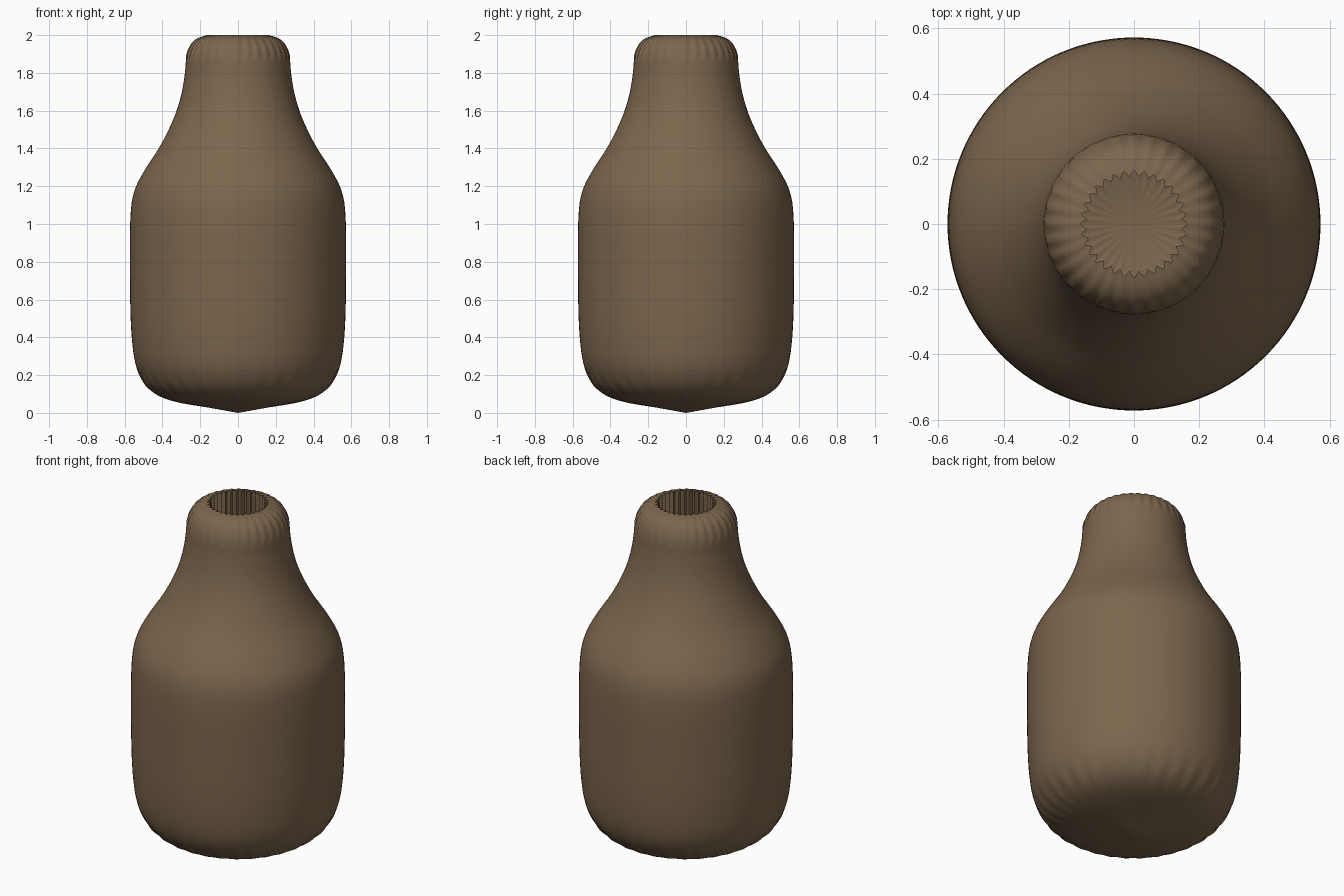
import bpy, bmesh, math
from mathutils import Vector

if "Cube" in bpy.data.objects:
    bpy.data.objects.remove(bpy.data.objects["Cube"])

SEG, PLEATS = 128, 32

# Outer silhouette, (radius, height), from the base point to the mouth
OUTER = [(0, 0), (.15, .027), (.3, .052), (.39, .078), (.45, .112), (.5, .165),
         (.54, .25), (.56, .37), (.57, .55), (.572, .8), (.572, .95),
         (.568, 1.06), (.558, 1.14), (.535, 1.21), (.485, 1.3), (.42, 1.4),
         (.367, 1.5), (.325, 1.6), (.297, 1.7), (.281, 1.8), (.275, 1.87),
         (.262, 1.92), (.237, 1.963), (.2, 1.988), (.155, 2.0)]
# Straight bore inside the mouth
BORE = [(.155, 1.7), (.155, 1.4), (0, 1.37)]


def smooth_path(pts, steps=3):
    """Catmull-Rom curve through the points."""
    p = [Vector(q) for q in pts]
    p = [2 * p[0] - p[1]] + p + [2 * p[-1] - p[-2]]
    out = []
    for i in range(1, len(p) - 2):
        a, b, c, d = p[i - 1:i + 3]
        for k in range(steps):
            t = k / steps
            out.append(.5 * (2 * b + (c - a) * t + (2 * a - 5 * b + 4 * c - d) * t * t
                             + (3 * b - a - 3 * c + d) * t ** 3))
    return out + [p[-2]]


def pleat(r, z):
    """Radial ripple: soft round the base, strong at the mouth."""
    if r < .2 and z > 1.0:
        return .010 if r > .15 and r < .156 else .004
    if z > 1.88:
        return .004
    return .005 * max(0, 1 - abs(z - .14) / .12)


def revolve(name, profile, material):
    bm = bmesh.new()
    rings = []
    for r, z in profile:
        if r < 1e-5:
            rings.append([bm.verts.new((0, 0, z))] * SEG)
            continue
        ring = []
        for i in range(SEG):
            a = math.tau * i / SEG
            rr = r + pleat(r, z) * math.cos(PLEATS * a)
            ring.append(bm.verts.new((rr * math.cos(a), rr * math.sin(a), z)))
        rings.append(ring)
    for lo, hi in zip(rings, rings[1:]):
        for i in range(SEG):
            j = (i + 1) % SEG
            loop = list(dict.fromkeys((lo[i], lo[j], hi[j], hi[i])))
            bm.faces.new(loop)
    bmesh.ops.recalc_face_normals(bm, faces=bm.faces)
    me = bpy.data.meshes.new(name)
    bm.to_mesh(me)
    bm.free()
    me.materials.append(material)
    ob = bpy.data.objects.new(name, me)
    bpy.context.collection.objects.link(ob)
    bpy.context.view_layer.objects.active = ob
    ob.select_set(True)
    bpy.ops.object.shade_smooth_by_angle(angle=math.radians(55))
    return ob


brown = bpy.data.materials.new("dull_brown")
brown.diffuse_color = (.202, .133, .074, 1)
brown.use_nodes = True
brown.node_tree.nodes["Principled BSDF"].inputs["Base Color"].default_value = brown.diffuse_color

# Bottle body with its bored mouth
revolve("bottle", smooth_path(OUTER) + [Vector(q) for q in BORE], brown)
